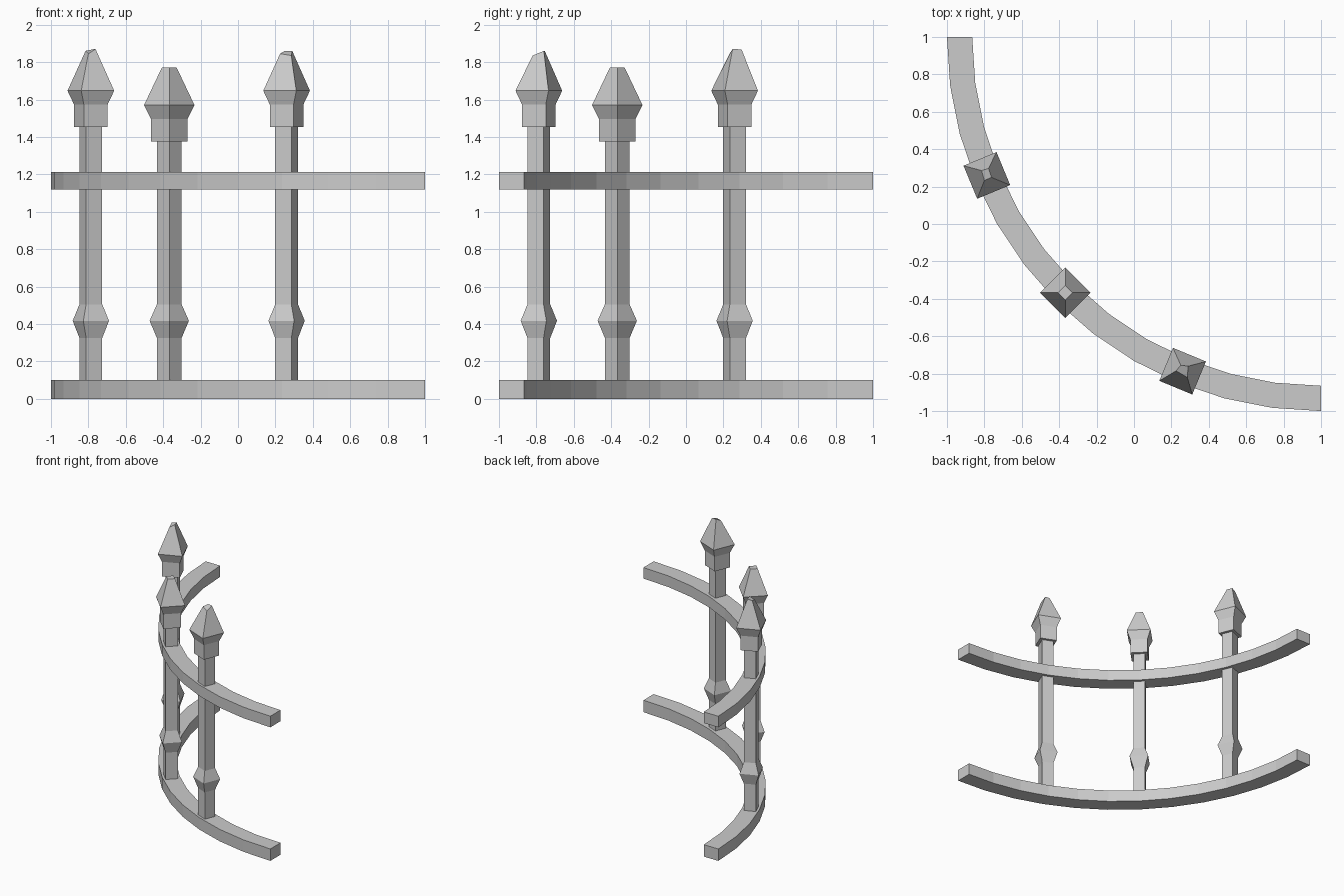
import bpy, bmesh
from math import cos, sin, radians

if "Cube" in bpy.data.objects:
    bpy.data.objects.remove(bpy.data.objects["Cube"])

CX = CY = 1.0                       # centre of the quarter-circle fence
R_OUT, R_IN = 2.0, 1.865


def loft(name, rings, closed=False):
    """Join equal-length rings of points with quads and cap both ends."""
    bm = bmesh.new()
    vs = [[bm.verts.new(p) for p in ring] for ring in rings]
    n = len(vs[0])
    for a, b in zip(vs, vs[1:]):
        for i in range(n):
            j = (i + 1) % n
            bm.faces.new((a[i], a[j], b[j], b[i]))
    bm.faces.new(vs[0][::-1])
    bm.faces.new(vs[-1])
    bmesh.ops.recalc_face_normals(bm, faces=bm.faces)
    mesh = bpy.data.meshes.new(name)
    bm.to_mesh(mesh)
    bm.free()
    obj = bpy.data.objects.new(name, mesh)
    bpy.context.collection.objects.link(obj)
    return obj


def rail(name, z0, z1):
    rings = []
    for i in range(13):
        a = radians(180 + 7.5 * i)
        rings.append([(CX + r * cos(a), CY + r * sin(a), z)
                      for r, z in ((R_IN, z0), (R_OUT, z0), (R_OUT, z1), (R_IN, z1))])
    loft(name, rings)


def square(cx, cy, r, z, angle):
    """Square ring with half-diagonal r, turned to follow the arc."""
    return [(cx + r * cos(radians(angle + 45 + 90 * k)),
             cy + r * sin(radians(angle + 45 + 90 * k)), z) for k in range(4)]


def post(name, angle, head_z, tip=None):
    cx = CX + 1.934 * cos(radians(angle))
    cy = CY + 1.934 * sin(radians(angle))
    # shaft with a knop near the bottom
    shaft = [(0.066, 0.09), (0.066, 0.325), (0.105, 0.417), (0.066, 0.505), (0.066, head_z + 0.01)]
    loft(name + "_shaft", [square(cx, cy, r, z, angle) for r, z in shaft])
    # spear-shaped finial, blunt or with a chipped tip
    head = [(0.0975, head_z), (0.0975, head_z + 0.122), (0.135, head_z + 0.195)]
    rings = [square(cx, cy, r, z, angle) for r, z in head]
    rings.append(tip or square(cx, cy, 0.04, head_z + 0.395, angle))
    loft(name + "_finial", rings)


# Rails
rail("bottom_rail", 0.0, 0.10)
rail("top_rail", 1.12, 1.213)

# Posts
post("left_post", 202.5, 1.452,
     [(-0.80, 0.233, 1.845), (-0.762, 0.249, 1.87), (-0.778, 0.297, 1.868), (-0.815, 0.286, 1.86)])
post("middle_post", 225, 1.375)
post("right_post", 247.5, 1.452,
     [(0.285, -0.82, 1.835), (0.29, -0.76, 1.86), (0.25, -0.755, 1.86), (0.225, -0.785, 1.845)])
